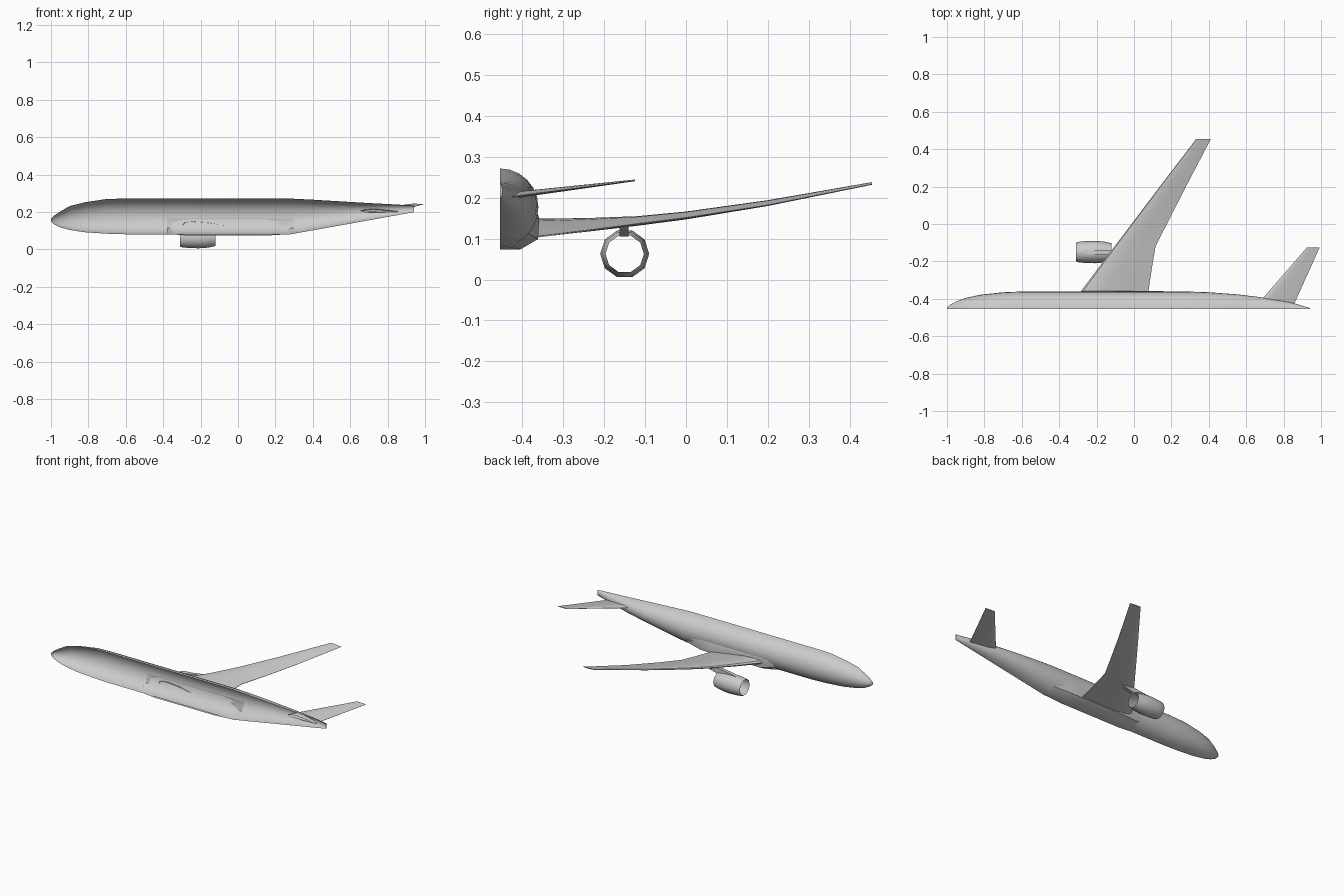
import bpy, bmesh, math

if "Cube" in bpy.data.objects:
    bpy.data.objects.remove(bpy.data.objects["Cube"])

grey = bpy.data.materials.new("light grey")
grey.diffuse_color = (0.6, 0.6, 0.6, 1)
grey.use_nodes = True
grey.node_tree.nodes["Principled BSDF"].inputs["Base Color"].default_value = grey.diffuse_color
CY = -0.455  # centre plane of the half aircraft


def loft(name, sections, closed=False, caps=(False, False), flip=False, angle=35):
    """Skin a surface through equal-length rows of points."""
    bm = bmesh.new()
    rows = [[bm.verts.new(p) for p in s] for s in sections]
    n = len(rows[0])
    for a, b in zip(rows, rows[1:]):
        for i in range(n if closed else n - 1):
            j = (i + 1) % n
            q = (a[i], a[j], b[j], b[i])
            bm.faces.new(q[::-1] if flip else q)
    if caps[0]:
        bm.faces.new(rows[0] if flip else rows[0][::-1])
    if caps[1]:
        bm.faces.new(rows[-1][::-1] if flip else rows[-1])
    me = bpy.data.meshes.new(name)
    bm.to_mesh(me)
    bm.free()
    me.materials.append(grey)
    ob = bpy.data.objects.new(name, me)
    bpy.context.collection.objects.link(ob)
    bpy.ops.object.select_all(action='DESELECT')
    ob.select_set(True)
    bpy.context.view_layer.objects.active = ob
    bpy.ops.object.shade_smooth_by_angle(angle=math.radians(angle))
    return ob


# Half fuselage: x, bottom z, top z, half width
stations = [(-1.0, .150, .164, .008), (-.985, .135, .18, .022), (-.95, .118, .203, .041),
            (-.9, .104, .232, .060), (-.82, .092, .252, .077), (-.7, .084, .270, .090),
            (-.6, .081, .272, .094), (.28, .081, .272, .094), (.4, .102, .266, .090),
            (.55, .129, .257, .079), (.7, .156, .248, .061), (.85, .183, .240, .033),
            (.94, .199, .235, .006)]
hull = []
for x, lo, hi, w in stations:
    c, h = (lo + hi) / 2, (hi - lo) / 2
    arc = [math.pi * i / 12 for i in range(13)]
    hull.append([(x, CY + w * math.sin(t), c - h * math.cos(t)) for t in arc])
loft("fuselage", hull, caps=(True, True), flip=True, angle=50)

# Belly fairing around the wing root, pinched at both ends
full = [(CY, .074), (-.405, .074), (-.362, .099), (-.359, .150), (-.364, .165)]
thin = [(CY, .083), (-.43, .086), (-.39, .115), (-.370, .150), (-.368, .165)]
fairing = [[(x, y, z) for y, z in s] for x, s in
           ((-.38, thin), (-.27, full), (.08, full), (.15, full), (.30, thin))]
loft("belly_fairing", fairing, flip=True)

# Aerofoil outline: chord fraction, height in half thicknesses
FOIL = [(0, 0), (.03, .55), (.14, .95), (.35, 1), (.65, .6), (1, .08),
        (1, -.08), (.65, -.6), (.35, -1), (.14, -.95), (.03, -.55)]


def aerofoil(name, ribs):
    # rib: y, leading x, trailing x, leading z, trailing z, thickness
    rows = [[(x0 + f * (x1 - x0), y, z0 + f * (z1 - z0) + h * t / 2) for f, h in FOIL]
            for y, x0, x1, z0, z1, t in ribs]
    loft(name, rows, closed=True, caps=(False, True), flip=True)


aerofoil("wing", [(-.375, -.296, .075, .134, .103, .040),
                  (-.24, -.194, .095, .139, .120, .030),
                  (-.12, -.104, .115, .146, .136, .022),
                  (0, -.013, .176, .159, .151, .018),
                  (.2, .138, .278, .189, .182, .013),
                  (.455, .333, .411, .236, .233, .006)])
aerofoil("tailplane", [(-.435, .655, .853, .206, .202, .016),
                       (-.125, .925, .993, .243, .242, .004)])

# Open ten-sided engine cowl
cowl = [(-.31, .050), (-.30, .054), (-.265, .058), (-.21, .060), (-.16, .056), (-.12, .047)]
rings = []
for x, r in cowl:
    turn = [math.tau * (i + .5) / 10 + math.pi / 2 for i in range(10)]
    rings.append([(x, -.15 + r * math.cos(t), .063 + r * math.sin(t)) for t in turn])
loft("engine_cowl", rings, closed=True, flip=True, angle=40)

# Pylon between cowl and wing
pylon = [[(x, y, z) for y, z in ((-.163, lo), (-.141, lo), (-.141, hi), (-.163, hi))]
         for x, lo, hi in ((-.26, .114, .119), (-.20, .115, .130),
                           (-.12, .105, .140), (-.02, .130, .140))]
loft("pylon", pylon, closed=True, caps=(True, True), flip=True)

# Outward-facing closed skins
for name in ("wing", "tailplane", "engine_cowl", "pylon"):
    me = bpy.data.objects[name].data
    bm = bmesh.new()
    bm.from_mesh(me)
    bmesh.ops.recalc_face_normals(bm, faces=bm.faces)
    bm.to_mesh(me)
    bm.free()
